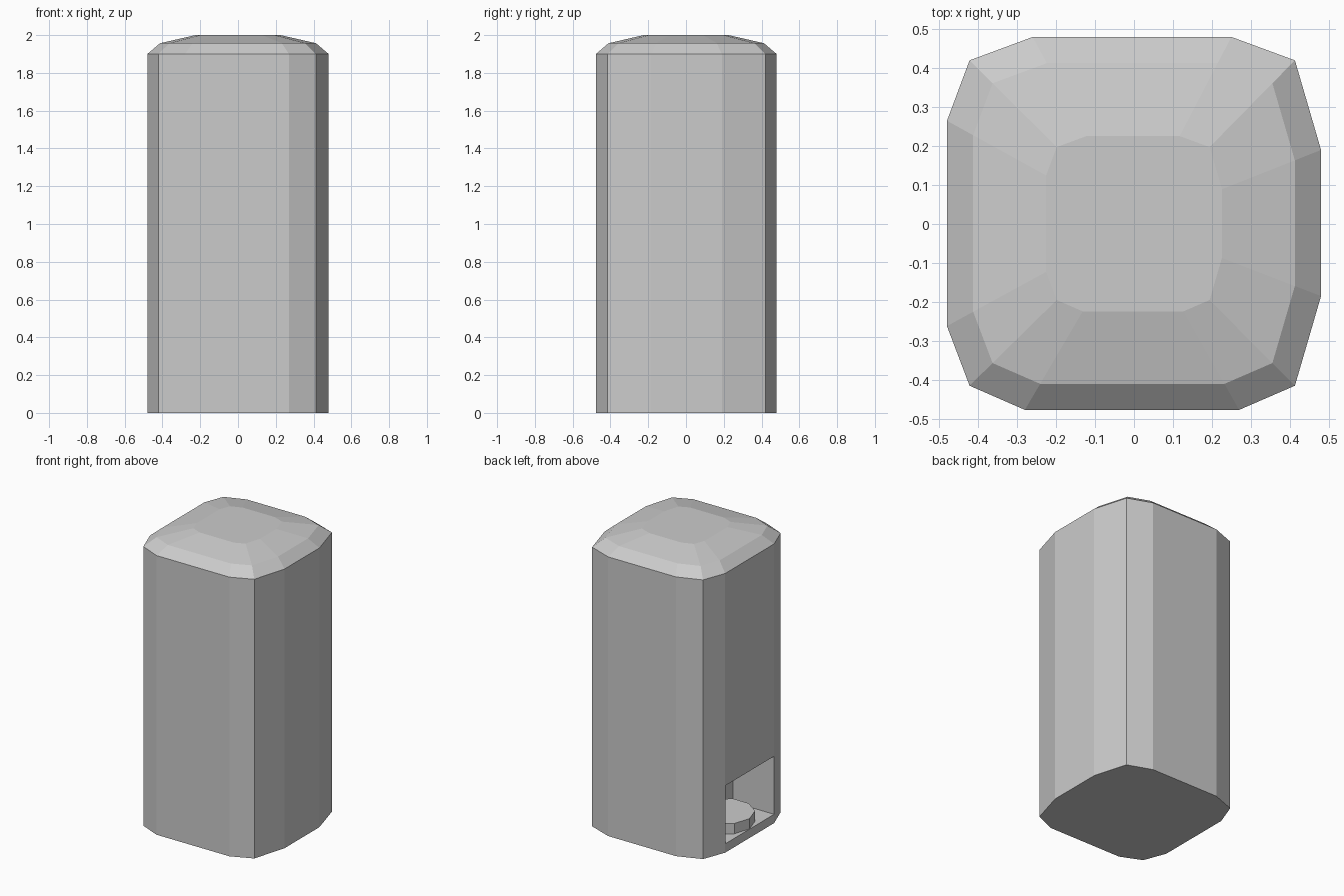
import bpy
import bmesh
import math

cube = bpy.data.objects.get("Cube")
if cube:
    bpy.data.objects.remove(cube, do_unlink=True)

grey = bpy.data.materials.new("plain_grey")
grey.use_nodes = True
grey.diffuse_color = (0.6, 0.6, 0.6, 1)
grey.node_tree.nodes["Principled BSDF"].inputs["Base Color"].default_value = (0.6, 0.6, 0.6, 1)


def loft(name, outline, rings):
    """Stack scaled copies of an outline; rings are (height, scale)."""
    bm = bmesh.new()
    loops = [[bm.verts.new((x * s, y * s, z)) for x, y in outline] for z, s in rings]
    for low, high in zip(loops, loops[1:]):
        for i in range(len(outline)):
            j = (i + 1) % len(outline)
            bm.faces.new((low[i], low[j], high[j], high[i]))
    bm.faces.new(loops[0][::-1])
    bm.faces.new(loops[-1])
    mesh = bpy.data.meshes.new(name)
    bm.to_mesh(mesh)
    bm.free()
    mesh.materials.append(grey)
    obj = bpy.data.objects.new(name, mesh)
    bpy.context.collection.objects.link(obj)
    return obj


# Tall twelve-sided body with a stepped domed cap
footprint = [(0.48, -0.185), (0.48, 0.19), (0.413, 0.42), (0.25, 0.48),
             (-0.26, 0.48), (-0.422, 0.42), (-0.48, 0.265), (-0.48, -0.262),
             (-0.422, -0.415), (-0.28, -0.477), (0.27, -0.477), (0.413, -0.415)]
body = loft("body", footprint, [(0, 1), (1.9, 1), (1.957, 0.86), (2.0, 0.47)])

# Niche low in the side wall
niche = loft("niche_cutter",
             [(-0.17, -0.262), (-0.17, 0.262), (-0.6, 0.262), (-0.6, -0.262)],
             [(0.06, 1), (0.455, 1)])
niche.hide_render = True
cut = body.modifiers.new("niche", "BOOLEAN")
cut.operation = "DIFFERENCE"
cut.solver = "EXACT"
cut.object = niche

# Apply the cut and remove the cutter
bpy.context.view_layer.objects.active = body
bpy.ops.object.modifier_apply(modifier=cut.name)
bpy.data.objects.remove(niche, do_unlink=True)

# Low round plinth on the niche floor, its back set into the wall
sides = 10
circle = [(0.19 * math.cos(math.tau * i / sides), 0.19 * math.sin(math.tau * i / sides))
          for i in range(sides)]
plinth = loft("niche_plinth", circle, [(0.058, 1), (0.13, 1)])
plinth.location = (-0.288, 0, 0)
